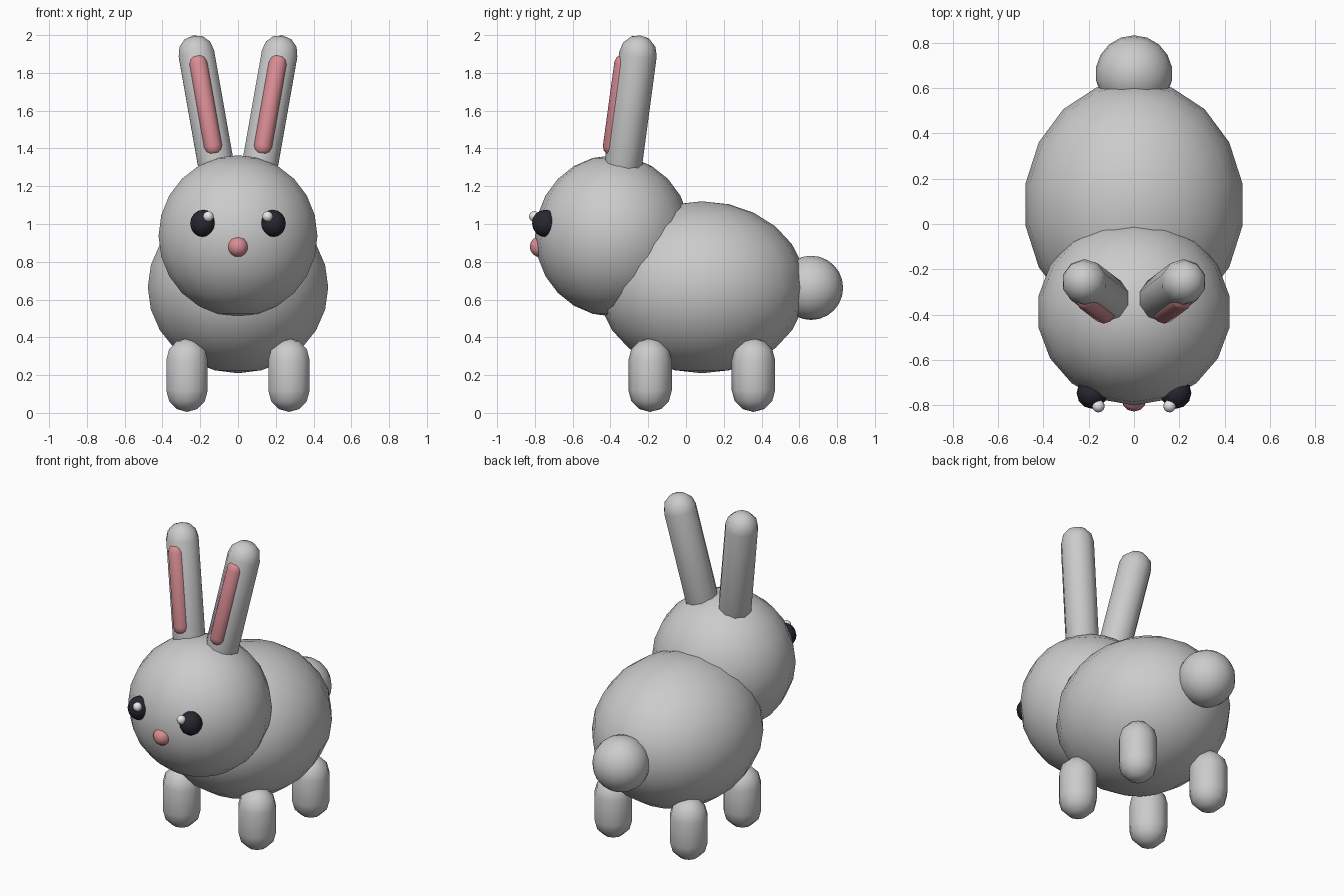
import bpy, bmesh, math
from mathutils import Vector, Matrix

if "Cube" in bpy.data.objects:
    bpy.data.objects.remove(bpy.data.objects["Cube"])


def material(name, rgb):
    m = bpy.data.materials.new(name)
    m.diffuse_color = (*rgb, 1)
    m.use_nodes = True
    m.node_tree.nodes["Principled BSDF"].inputs["Base Color"].default_value = m.diffuse_color
    return m


FUR = material("grey fur", (0.60, 0.60, 0.60))
PINK = material("soft pink", (0.70, 0.27, 0.30))
DARK = material("eye black", (0.02, 0.02, 0.03))
SHINE = material("eye shine", (0.85, 0.85, 0.85))


def finish(bm, name, mat):
    """Turn a bmesh into a smooth-shaded object."""
    bmesh.ops.recalc_face_normals(bm, faces=bm.faces)
    for f in bm.faces:
        f.smooth = True
    mesh = bpy.data.meshes.new(name)
    bm.to_mesh(mesh)
    bm.free()
    mesh.materials.append(mat)
    bpy.context.collection.objects.link(bpy.data.objects.new(name, mesh))


def ellipsoid(name, centre, radii, mat, segments=12, rings=8):
    bm = bmesh.new()
    matrix = Matrix.Translation(centre) @ Matrix.Diagonal((*radii, 1))
    bmesh.ops.create_uvsphere(bm, u_segments=segments, v_segments=rings,
                              radius=1, matrix=matrix)
    finish(bm, name, mat)


def capsule(name, start, end, radius, mat, segments=10):
    """Round-ended rod; start and end are the centres of its caps."""
    start, end = Vector(start), Vector(end)
    axis = end - start
    bm = bmesh.new()
    bmesh.ops.create_uvsphere(bm, u_segments=segments, v_segments=6, radius=radius)
    # split the sphere at its equator and stretch it into a rod
    equator = [e for e in bm.edges if all(abs(v.co.z) < 1e-5 for v in e.verts)]
    bmesh.ops.split_edges(bm, edges=equator)
    upper = {v for f in bm.faces if f.calc_center_median().z > 0 for v in f.verts}
    for v in upper:
        v.co.z += axis.length
    rims = [e for e in bm.edges if e.is_boundary]
    bmesh.ops.bridge_loops(bm, edges=rims)
    turn = Vector((0, 0, 1)).rotation_difference(axis).to_matrix().to_4x4()
    bm.transform(Matrix.Translation(start) @ turn)
    finish(bm, name, mat)


# Body, head and tail
ellipsoid("body", (0, 0.085, 0.665), (0.485, 0.55, 0.455), FUR, 18, 12)
ellipsoid("head", (0, -0.387, 0.937), (0.427, 0.412, 0.427), FUR, 18, 12)
ellipsoid("tail", (0, 0.662, 0.662), (0.17, 0.17, 0.17), FUR, 18, 12)
ellipsoid("nose", (0, -0.772, 0.88), (0.055, 0.055, 0.055), PINK)

# Paired parts
for side, s in (("left", 1), ("right", -1)):
    for place, y in (("front", -0.19), ("rear", 0.357)):
        capsule(f"{place}_leg_{side}", (s * 0.27, y, 0.12), (s * 0.27, y, 0.28),
                0.115, FUR)
    capsule(f"ear_{side}", (s * 0.10, -0.345, 1.22), (s * 0.22, -0.254, 1.90),
            0.1, FUR)
    capsule(f"inner_ear_{side}", (s * 0.132, -0.39, 1.41), (s * 0.21, -0.33, 1.85),
            0.05, PINK)
    ellipsoid(f"eye_{side}", (s * 0.185, -0.745, 1.003), (0.068, 0.07, 0.072), DARK)
    ellipsoid(f"eye_shine_{side}", (s * 0.157, -0.803, 1.04),
              (0.028, 0.028, 0.028), SHINE)
